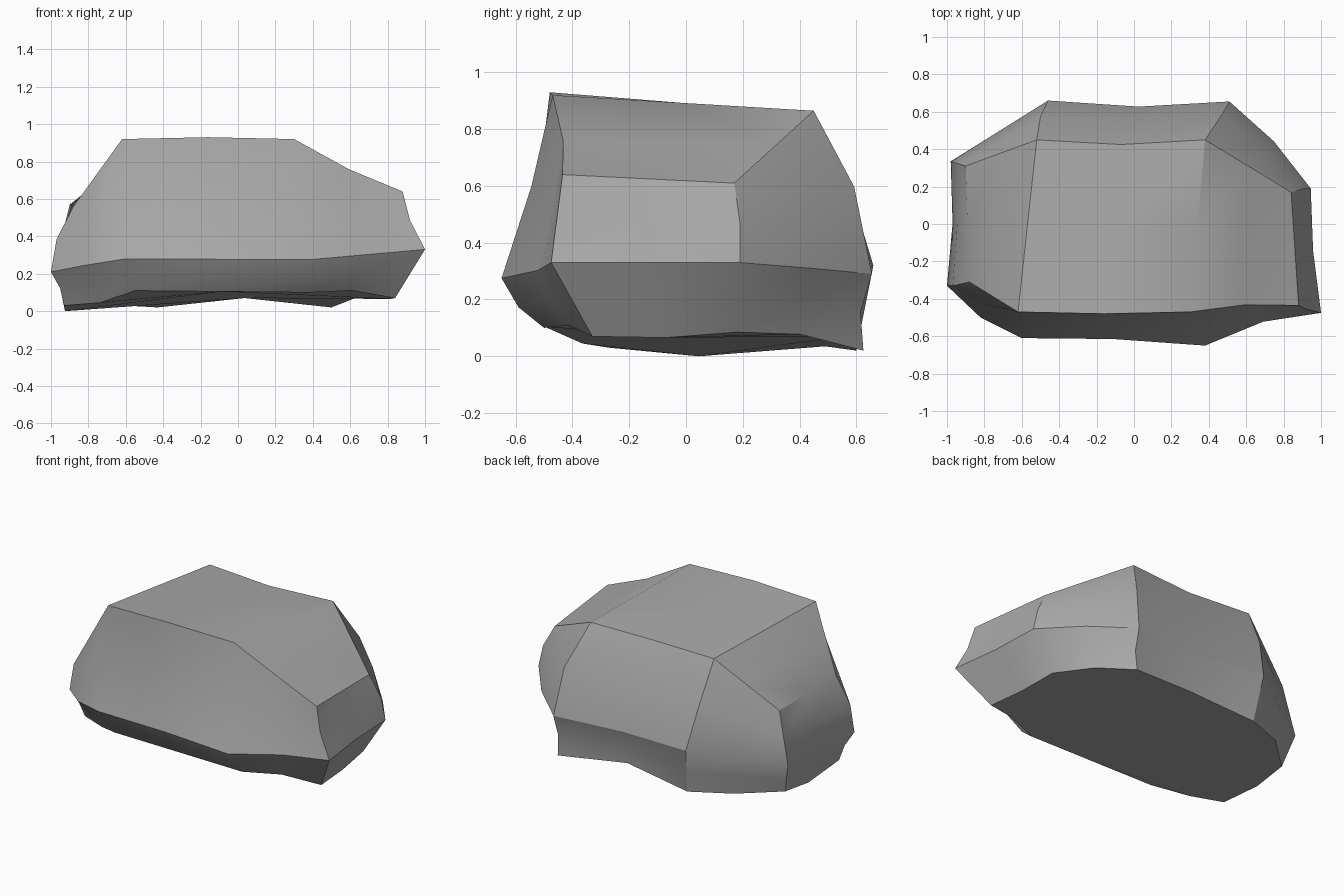
import bpy
import bmesh
import math
from mathutils import Vector

if "Cube" in bpy.data.objects:
    bpy.data.objects.remove(bpy.data.objects["Cube"], do_unlink=True)

# Stone grey
stone = bpy.data.materials.new("stone_grey")
stone.use_nodes = True
grey = (0.4, 0.4, 0.4, 1)
stone.diffuse_color = grey
shader = next(n for n in stone.node_tree.nodes if n.type == 'BSDF_PRINCIPLED')
shader.inputs["Base Color"].default_value = grey
shader.inputs["Roughness"].default_value = 0.9

# Corner rings, counter-clockwise from the front left of the x axis
foot = [(-.55, -.5, .11), (.38, -.5, .1), (.84, -.33, .07), (.79, .18, .085),
        (.5, .625, .02), (-.43, .6, .02), (-.92, .28, .03), (-.93, -.27, .03)]
belt = [(-.6, -.61, .28), (.38, -.65, .275), (1, -.475, .33), (.945, .19, .33),
        (.51, .655, .29), (-.46, .66, .32), (-.98, .335, .24), (-1, -.33, .21)]
crown = [(-.62, -.47, .92), (.3, -.47, .92), (.88, -.435, .64), (.84, .17, .61),
         (.38, .45, .865), (-.52, .45, .865), (-.9, .31, .57), (-.88, -.31, .56)]

bm = bmesh.new()
rings = [[bm.verts.new(p) for p in ring] for ring in (foot, belt, crown)]

# Side walls
for low, high in zip(rings, rings[1:]):
    for i in range(8):
        j = (i + 1) % 8
        bm.faces.new((low[i], low[j], high[j], high[i]))

# Top plateau and its two sloping shoulders
for corners in ((0, 1, 4, 5), (1, 2, 3, 4), (7, 0, 5, 6)):
    bm.faces.new([rings[2][i] for i in corners])

# Split every patch in four, then wear some edge midpoints in or out
bmesh.ops.subdivide_edges(bm, edges=bm.edges[:], cuts=1, use_grid_fill=True)
bm.verts.index_update()
corner_points = [Vector(p) for p in foot + belt + crown]
corner_ids = {v.index for v in bm.verts
              if any((v.co - p).length < .001 for p in corner_points)}


def wear(a, b, offset):
    """Move the midpoint of edge a-b; adjoining patch centres follow halfway."""
    middle = (Vector(a) + Vector(b)) / 2
    nearest = min(bm.verts, key=lambda v: (v.co - middle).length)
    nearest.co += Vector(offset)
    for edge in nearest.link_edges:
        centre = edge.other_vert(nearest)
        if centre.index not in corner_ids:
            centre.co += Vector(offset) / 2


# Belt edges
wear(belt[0], belt[1], (0, .015, 0))
wear(belt[1], belt[2], (0, .04, 0))
wear(belt[2], belt[3], (-.015, 0, 0))
wear(belt[3], belt[4], (.02, .02, 0))
wear(belt[4], belt[5], (0, -.03, 0))
wear(belt[7], belt[0], (-.02, -.03, 0))
wear(belt[6], belt[7], (.02, 0, 0))

# Crown edges
wear(crown[0], crown[1], (0, -.01, .01))
wear(crown[1], crown[2], (0, .02, -.02))
wear(crown[4], crown[5], (0, -.025, -.01))

# Upright edges
wear(crown[0], belt[0], (.01, .04, 0))
wear(crown[1], belt[1], (0, .015, 0))
wear(crown[2], belt[2], (-.02, 0, 0))
wear(crown[3], belt[3], (.02, .01, 0))
wear(crown[4], belt[4], (.03, .04, .02))
wear(crown[5], belt[5], (-.01, .02, .01))
wear(crown[7], belt[7], (-.03, -.01, 0))
wear(foot[1], belt[1], (0, -.015, -.015))
wear(foot[4], belt[4], (0, -.025, 0))
wear(foot[7], belt[7], (.015, 0, 0))

# Foot edges
wear(foot[1], foot[2], (0, 0, .025))
wear(foot[2], foot[3], (0, 0, -.012))
wear(foot[3], foot[4], (0, 0, .025))
wear(foot[4], foot[5], (0, -.05, .05))
wear(foot[5], foot[6], (-.02, .05, .01))
wear(foot[6], foot[7], (0, .04, -.03))
wear(foot[7], foot[0], (0, .02, -.025))

# Flat underside
rim = [e for e in bm.edges if e.is_boundary]
bmesh.ops.contextual_create(bm, geom=rim)
bmesh.ops.recalc_face_normals(bm, faces=bm.faces[:])

mesh = bpy.data.meshes.new("boulder")
bm.to_mesh(mesh)
bm.free()
mesh.materials.append(stone)
boulder = bpy.data.objects.new("boulder", mesh)
bpy.context.collection.objects.link(boulder)

bpy.ops.object.select_all(action='DESELECT')
boulder.select_set(True)
bpy.context.view_layer.objects.active = boulder
bpy.ops.object.shade_smooth_by_angle(angle=math.radians(30))
